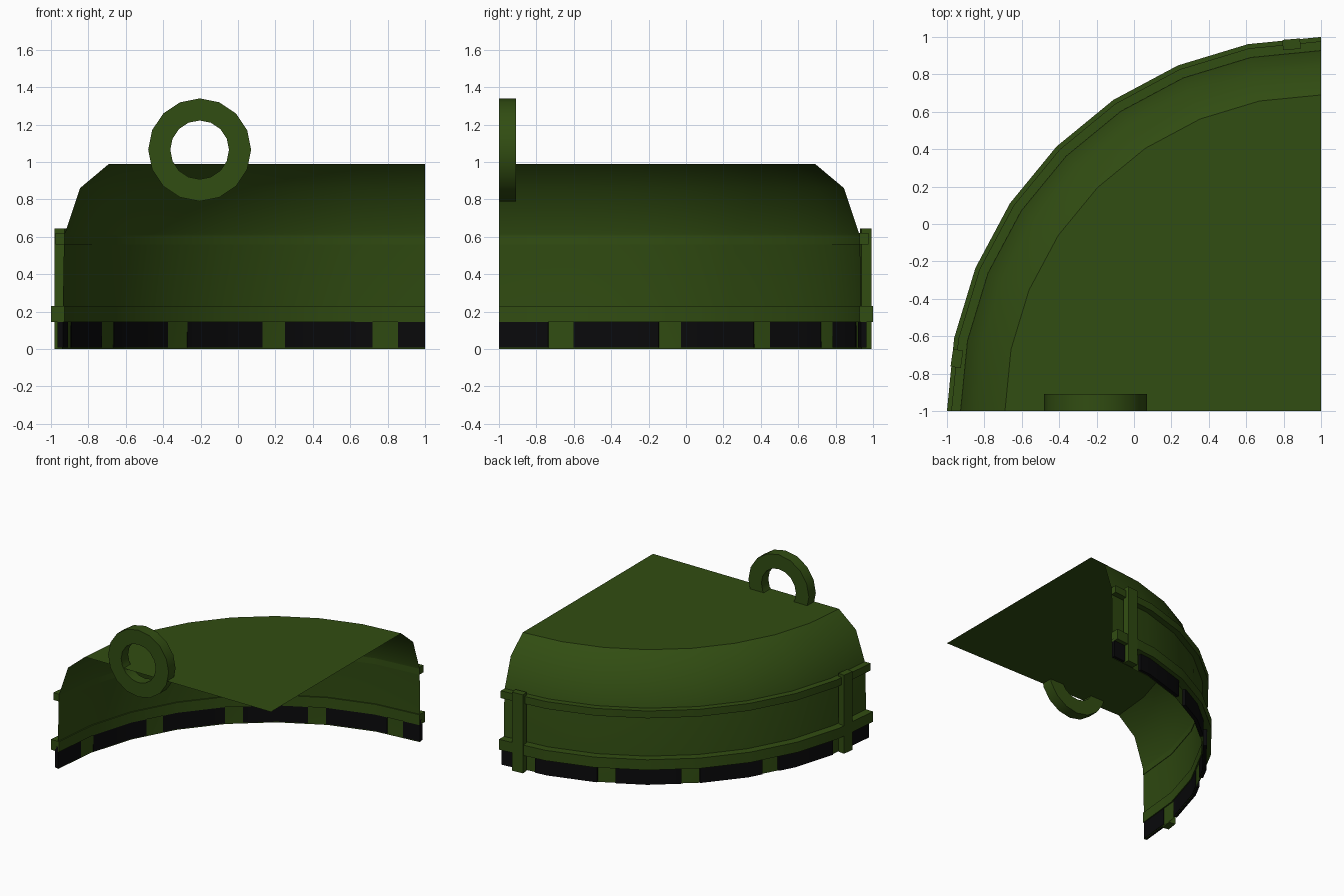
import bpy, bmesh, math
from mathutils import Vector, Matrix

if "Cube" in bpy.data.objects:
    bpy.data.objects.remove(bpy.data.objects["Cube"])

STEP = math.radians(11.25)
CX, CY = 1.0, -1.0          # centre of the quarter dome


def material(name, rgb):
    m = bpy.data.materials.new(name)
    m.diffuse_color = (*rgb, 1)
    m.use_nodes = True
    m.node_tree.nodes["Principled BSDF"].inputs["Base Color"].default_value = m.diffuse_color
    return m


GREEN = material("olive_green", (0.031, 0.074, 0.006))
BLACK = material("black", (0.003, 0.003, 0.0035))


def finish(bm, name, mat, smooth=None, recalc=True):
    if recalc:
        bmesh.ops.recalc_face_normals(bm, faces=bm.faces)
    me = bpy.data.meshes.new(name)
    bm.to_mesh(me)
    bm.free()
    me.materials.append(mat)
    ob = bpy.data.objects.new(name, me)
    bpy.context.collection.objects.link(ob)
    if smooth:
        bpy.ops.object.select_all(action='DESELECT')
        ob.select_set(True)
        bpy.context.view_layer.objects.active = ob
        bpy.ops.object.shade_smooth_by_angle(angle=math.radians(smooth))
    return ob


def polar(r, a, z):
    """Point on the eight-sided quarter arc (angle from -x towards +y)."""
    k = (a + 1e-6) % STEP - 1e-6
    r = r * math.cos(STEP / 2) / math.cos(k - STEP / 2)
    return Vector((CX - r * math.cos(a), CY + r * math.sin(a), z))


def angles(a0, a1):
    mids = [i * STEP for i in range(9) if a0 + 1e-4 < i * STEP < a1 - 1e-4]
    return [a0] + mids + [a1]


def arc_bar(bm, r0, r1, z0, z1, a0=0.0, a1=math.pi / 2):
    """Closed rectangular bar swept along the arc."""
    prof = [(r0, z0), (r1, z0), (r1, z1), (r0, z1)]
    rings = [[bm.verts.new(polar(r, a, z)) for r, z in prof] for a in angles(a0, a1)]
    for p, q in zip(rings, rings[1:]):
        for i in range(4):
            j = (i + 1) % 4
            bm.faces.new((p[i], p[j], q[j], q[i]))
    bm.faces.new(rings[0])
    bm.faces.new(rings[-1][::-1])


# dome shell: open sheet with flat sector roof
bm = bmesh.new()
profile = [(1.94, 0), (1.93, 0.59), (1.925, 0.62), (1.845, 0.86), (1.69, 0.99)]
rings = [[bm.verts.new(polar(r, a, z)) for r, z in profile] for a in angles(0, math.pi / 2)]
apex = bm.verts.new((CX, CY, 0.99))
for p, q in zip(rings, rings[1:]):
    for i in range(len(profile) - 1):
        bm.faces.new((p[i], p[i + 1], q[i + 1], q[i]))
    bm.faces.new((p[-1], apex, q[-1]))
for f in bm.faces:          # point normals outwards
    f.normal_update()
    out = f.calc_center_median() - Vector((CX, CY, -0.5))
    if f.normal.dot(out) < 0:
        f.normal_flip()
finish(bm, "dome_shell", GREEN, 35, recalc=False)

# horizontal bands
for name, r1, z0, z1 in (("upper_band", 1.977, 0.56, 0.62), ("lower_band", 2.0, 0.145, 0.23)):
    bm = bmesh.new()
    arc_bar(bm, 1.927, r1, z0, z1)
    finish(bm, name, GREEN, 30)

# dark vent panels round the foot
bm = bmesh.new()
PERIOD, WIDTH = 18.45, 14.4
for i in range(6):
    a0 = -6.5 + PERIOD * i - 3.7 + 0.0
    a0 = 11.9 + PERIOD * (i - 1)
    lo, hi = max(a0, 0), min(a0 + WIDTH, 90)
    arc_bar(bm, 1.935, 1.965, 0.008, 0.185, math.radians(lo), math.radians(hi))
finish(bm, "vent_panels", BLACK, 30)

# vertical posts
for name, deg in (("post_left", 8.2), ("post_back", 85.4)):
    a = math.radians(deg)
    mid = Vector((CX - 1.967 * math.cos(a), CY + 1.967 * math.sin(a), 0.3225))
    bm = bmesh.new()
    bmesh.ops.create_cube(bm, size=1, matrix=Matrix.Translation(mid)
                          @ Matrix.Rotation(-a, 4, 'Z')
                          @ Matrix.Diagonal((0.055, 0.095, 0.645, 1)))
    finish(bm, name, GREEN)

# lifting ring at the front edge
bm = bmesh.new()
N = 16
loops = []
for i in range(N):
    t = 2 * math.pi * i / N
    loops.append([bm.verts.new((-0.205 + r * math.cos(t), y, 1.065 + r * math.sin(t)))
                  for r, y in ((0.157, -1), (0.275, -1), (0.275, -0.91), (0.157, -0.91))])
for i in range(N):
    p, q = loops[i], loops[(i + 1) % N]
    for k in range(4):
        m = (k + 1) % 4
        bm.faces.new((p[k], p[m], q[m], q[k]))
finish(bm, "lifting_ring", GREEN, 30)
